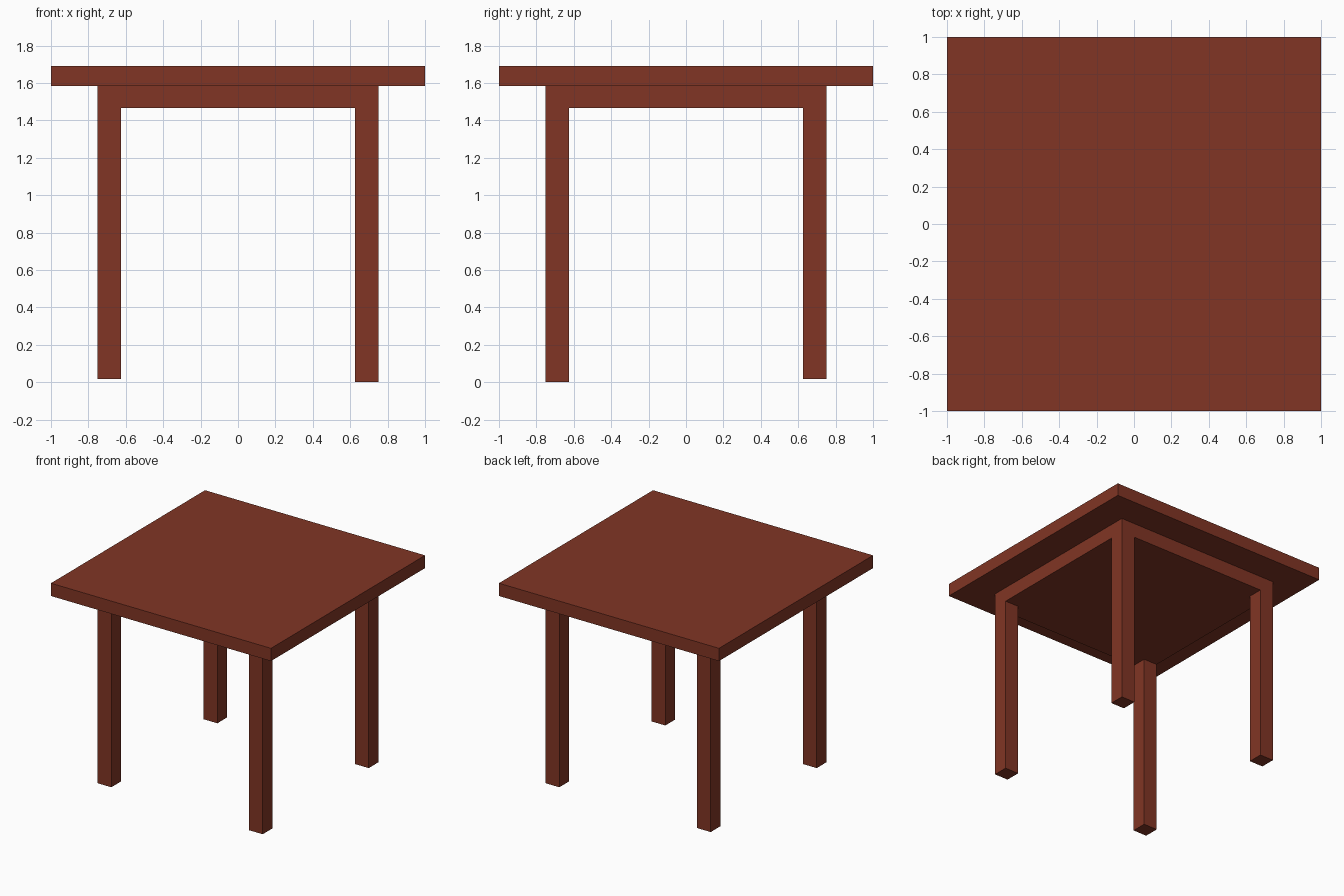
import bpy

if "Cube" in bpy.data.objects:
    bpy.data.objects.remove(bpy.data.objects["Cube"])

wood = bpy.data.materials.new("reddish_brown_wood")
wood.diffuse_color = (0.22, 0.036, 0.018, 1.0)
wood.use_nodes = True
wood.node_tree.nodes["Principled BSDF"].inputs["Base Color"].default_value = wood.diffuse_color


def box(name, x0, x1, y0, y1, z0, z1):
    """Axis-aligned box between the given limits."""
    bpy.ops.mesh.primitive_cube_add(size=1)
    ob = bpy.context.object
    ob.name = name
    mid = ((x0 + x1) / 2, (y0 + y1) / 2, (z0 + z1) / 2)
    dim = (x1 - x0, y1 - y0, z1 - z0)
    for v in ob.data.vertices:
        v.co = [c * d + m for c, d, m in zip(v.co, dim, mid)]
    ob.data.materials.append(wood)
    return ob


TOP_Z, UNDER_Z, APRON_Z = 1.69, 1.585, 1.467
OUT, IN = 0.75, 0.626

# Table top and the solid apron block beneath it
box("table_top", -1, 1, -1, 1, UNDER_Z, TOP_Z)
box("apron", -OUT, OUT, -OUT, OUT, APRON_Z, UNDER_Z)

# Four square legs flush with the apron; the front right one is slightly longer
for side, sx in (("left", -1), ("right", 1)):
    for end, sy in (("front", -1), ("back", 1)):
        foot = 0.0 if (sx, sy) == (1, -1) else 0.018
        xs, ys = sorted((sx * IN, sx * OUT)), sorted((sy * IN, sy * OUT))
        box(f"{end}_{side}_leg", *xs, *ys, foot, APRON_Z)
